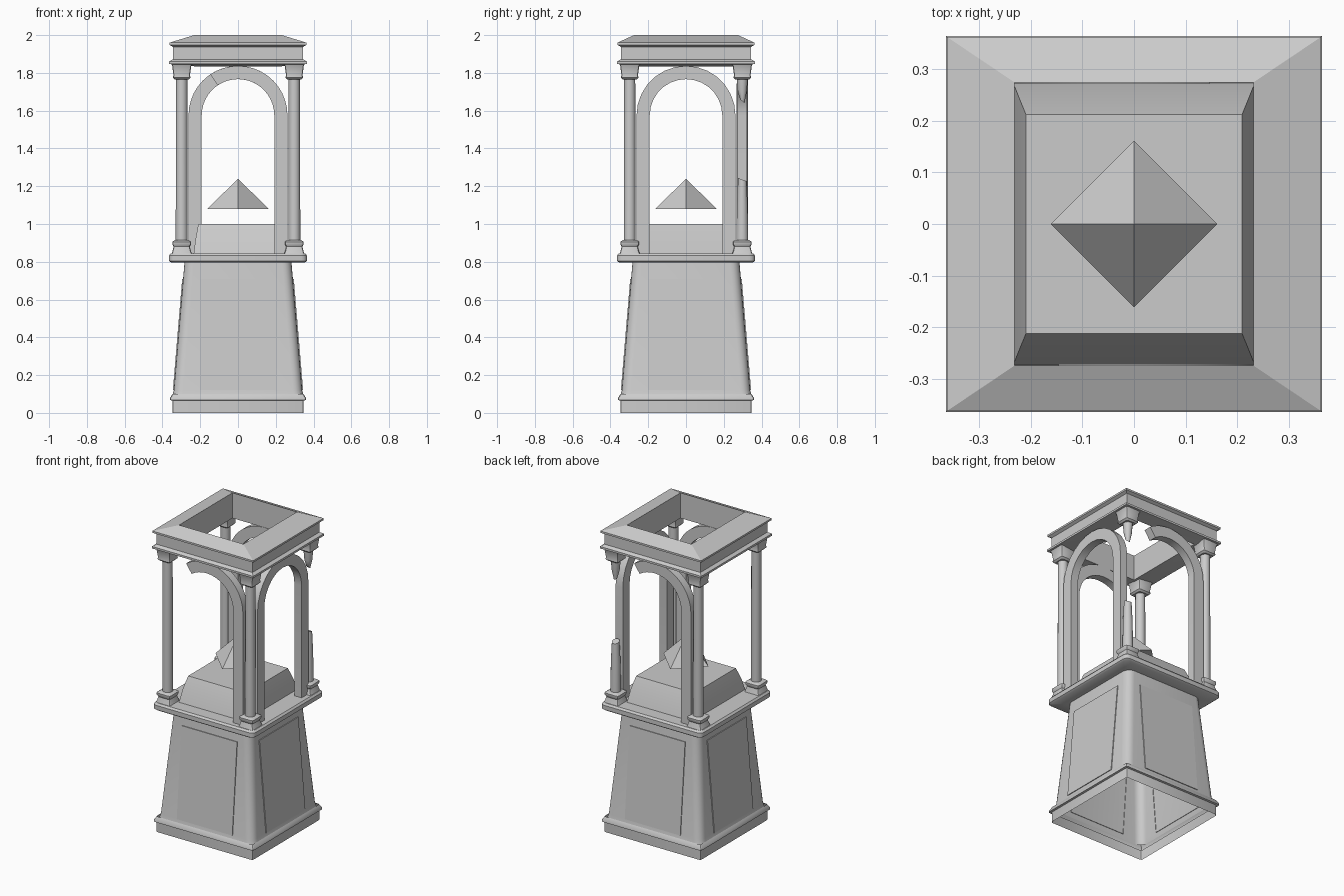
import bpy, bmesh
from math import cos, sin, pi, radians

if "Cube" in bpy.data.objects:
    bpy.data.objects.remove(bpy.data.objects["Cube"])

def finish(name, bm, angle=35):
    bmesh.ops.recalc_face_normals(bm, faces=bm.faces)
    me = bpy.data.meshes.new(name)
    bm.to_mesh(me)
    bm.free()
    ob = bpy.data.objects.new(name, me)
    bpy.context.collection.objects.link(ob)
    bpy.ops.object.select_all(action='DESELECT')
    ob.select_set(True)
    bpy.context.view_layer.objects.active = ob
    if angle:
        bpy.ops.object.shade_smooth_by_angle(angle=radians(angle))
    return ob

def rounded_rect(hx, hy, r, seg):
    pts = []
    for i, (sx, sy) in enumerate([(1, 1), (-1, 1), (-1, -1), (1, -1)]):
        for k in range(seg + 1):
            a = i * pi / 2 + (k / seg if seg else 0.5) * pi / 2
            pts.append((sx * (hx - r) + r * cos(a), sy * (hy - r) + r * sin(a))
                       if seg else (sx * hx, sy * hy))
    return pts

def loft(name, rings, seg=0, center=(0, 0), cap0=False, cap1=False, closed=False, angle=35):
    """Stack of rectangular rings (half x, half y, z, corner radius)."""
    bm = bmesh.new()
    loops = [[bm.verts.new((center[0] + x, center[1] + y, z))
              for x, y in rounded_rect(hx, hy, r, seg)] for hx, hy, z, r in rings]
    pairs = list(zip(loops, loops[1:]))
    if closed:
        pairs.append((loops[-1], loops[0]))
    for a, b in pairs:
        n = len(a)
        for i in range(n):
            j = (i + 1) % n
            bm.faces.new((a[i], a[j], b[j], b[i]))
    if cap0:
        bm.faces.new(loops[0])
    if cap1:
        bm.faces.new(loops[-1])
    return finish(name, bm, angle)

def sq(profile, r=0.0):
    return [(h, h, z, r) for h, z in profile]

# tapered hollow pedestal with rounded corners, plus its foot
loft("pedestal", sq([(.347, .09), (.34, .12), (.283, .80)], .05), seg=5)
loft("foot", sq([(.348, 0), (.348, .065), (.36, .068), (.36, .078), (.347, .1)], .012), seg=2)

# thin panels on the four pedestal faces
def panel(name, k):
    bm = bmesh.new()
    c, s = round(cos(k * pi / 2)), round(sin(k * pi / 2))
    def ring(off):
        pts = [(-.2, -.340, .12), (.2, -.340, .12), (.2, -.2905, .71), (-.2, -.2905, .71)]
        return [bm.verts.new((x * c - (y - off) * s, x * s + (y - off) * c, z)) for x, y, z in pts]
    a, b = ring(-.003), ring(.005)
    bm.faces.new(b)
    for i in range(4):
        bm.faces.new((a[i], a[(i + 1) % 4], b[(i + 1) % 4], b[i]))
    finish(name, bm, 0)

for k, side in enumerate(("front", "right", "back", "left")):
    panel(side + "_panel", k)

# ledge slab with softened edges
loft("ledge", sq([(.275, .795), (.355, .797), (.365, .805), (.365, .833), (.355, .845)], .03),
     seg=3, cap0=True, cap1=True)

# raised block in the middle of the ledge
loft("altar_block", [(.235, .275, .84, 0), (.225, .25, .92, 0), (.21, .213, 1.0, 0)], cap1=True)

# floating four-sided pyramid
bm = bmesh.new()
apex = bm.verts.new((0, 0, 1.24))
base = [bm.verts.new((.162 * cos(i * pi / 2), .162 * sin(i * pi / 2), 1.08)) for i in range(4)]
bm.faces.new(base)
for i in range(4):
    bm.faces.new((base[i], base[(i + 1) % 4], apex))
finish("floating_pyramid", bm, 0)

# columns: round shafts, square bases and capitals
C = .298

def shaft(name, x, y, rings, slant0=0, slant1=0):
    """Round shaft from (radius, z) rings; slants tilt the broken ends."""
    bm = bmesh.new()
    n, loops = 14, []
    for i, (r, z) in enumerate(rings):
        t = slant0 if i == 0 else slant1 if i == len(rings) - 1 else 0
        loops.append([bm.verts.new((x + r * cos(a), y + r * sin(a), z + t * sin(a)))
                      for a in (2 * pi * k / n for k in range(n))])
    for a, b in zip(loops, loops[1:]):
        for i in range(n):
            bm.faces.new((a[i], a[(i + 1) % n], b[(i + 1) % n], b[i]))
    bm.faces.new(loops[0])
    bm.faces.new(loops[-1])
    finish(name, bm, 40)

for sx, sy, tag in [(-1, -1, "front_left"), (1, -1, "front_right"),
                    (-1, 1, "back_left"), (1, 1, "back_right")]:
    x, y = sx * C, sy * C
    loft(tag + "_column_base", sq([(.054, .84), (.048, .86), (.043, .88), (.05, .892), (.05, .906), (.036, .915)], .012),
         seg=2, center=(x, y), cap1=True)
    loft(tag + "_capital", sq([(.036, 1.765), (.046, 1.775), (.044, 1.79), (.05, 1.835), (.056, 1.85)], .01),
         seg=2, center=(x, y), cap0=True, cap1=True)
    if tag == "back_right":
        shaft("broken_column_lower", x, y, [(.032, .9), (.029, 1.1), (.023, 1.235)], slant1=-.008)
        shaft("broken_column_upper", x, y, [(.012, 1.65), (.024, 1.70), (.031, 1.78)], slant0=-.01)
    else:
        shaft(tag + "_column", x, y, [(.032, .9), (.031, 1.3), (.03, 1.78)])

# arches: rectangular section swept along a leg, a half circle and a leg
def arch(name, turn, break_angle=None):
    bm = bmesh.new()
    zc, ri, ro, d = 1.575, .192, .262, .026
    end = break_angle or 180
    steps = 14
    path = [(0, .84)] + [(radians(end) * i / steps, zc) for i in range(steps + 1)]
    if not break_angle:
        path.append((pi, .84))
    c, s = round(cos(turn * pi / 2)), round(sin(turn * pi / 2))
    loops = []
    for i, (a, z) in enumerate(path):
        loop = []
        for r, off in [(ri, -d), (ro, -d), (ro, d), (ri, d)]:
            x, y = r * cos(a), -C + off
            loop.append(bm.verts.new((x * c - y * s, x * s + y * c, z + r * sin(a))))
        loops.append(loop)
    for a, b in zip(loops, loops[1:]):
        for i in range(4):
            bm.faces.new((a[i], a[(i + 1) % 4], b[(i + 1) % 4], b[i]))
    bm.faces.new(loops[0])
    bm.faces.new(loops[-1])
    finish(name, bm, 35)

arch("broken_front_arch", 0, 124)
arch("right_arch", 1)
arch("broken_back_arch", 2, 124)

# open roof frame: moulded outside, sloping top, straight inner walls
outer = sq([(.345, 1.845), (.365, 1.847), (.365, 1.86), (.345, 1.872), (.345, 1.938),
            (.363, 1.948), (.363, 1.96)])
inner = [(.232, .275, 2.0, 0), (.232, .275, 1.835, 0)]
loft("roof_frame", outer + inner, closed=True, angle=20)
